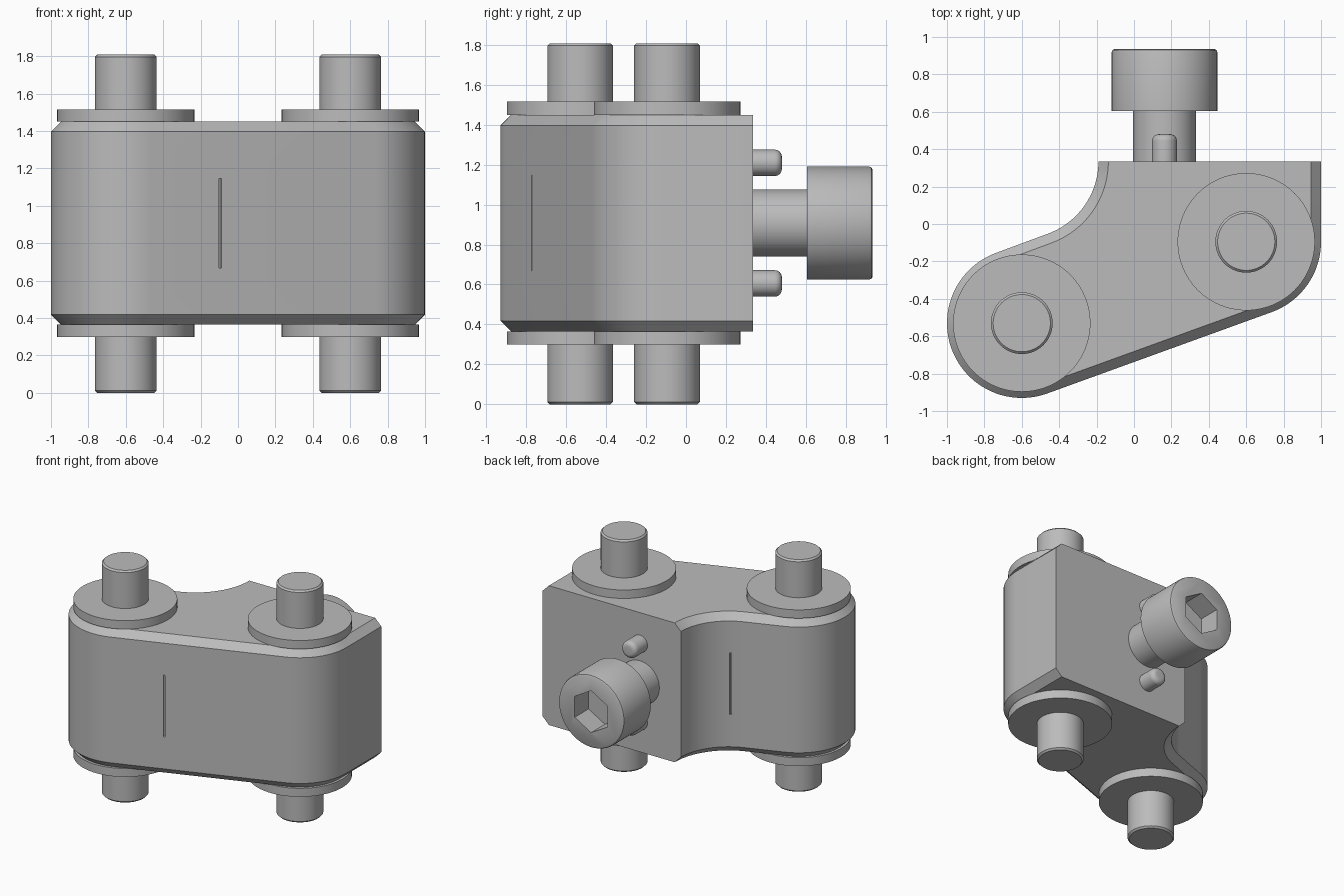
import bpy, bmesh
from math import radians, degrees, atan2, cos, sin, pi
from mathutils import Matrix, Vector

old = bpy.data.objects.get("Cube")
if old:
    bpy.data.objects.remove(old, do_unlink=True)

steel = bpy.data.materials.new("plain grey steel")
GREY = (0.5, 0.5, 0.5, 1)
steel.use_nodes = True
steel.diffuse_color = GREY
steel.node_tree.nodes["Principled BSDF"].inputs["Base Color"].default_value = GREY


def loft(name, rings, matrix=Matrix()):
    """Skin a stack of equal closed rings and cap both ends."""
    bm = bmesh.new()
    loops = [[bm.verts.new(p) for p in ring] for ring in rings]
    n = len(loops[0])
    for low, high in zip(loops, loops[1:]):
        for i in range(n):
            j = (i + 1) % n
            bm.faces.new((low[i], low[j], high[j], high[i]))
    bm.faces.new(loops[0][::-1])
    bm.faces.new(loops[-1])
    bmesh.ops.recalc_face_normals(bm, faces=bm.faces)
    mesh = bpy.data.meshes.new(name)
    bm.to_mesh(mesh)
    bm.free()
    mesh.materials.append(steel)
    obj = bpy.data.objects.new(name, mesh)
    obj.matrix_world = matrix
    bpy.context.collection.objects.link(obj)
    return obj


def lathe(name, profile, matrix=Matrix(), sides=64, turn=0.0):
    """Turn a list of (radius, height) points about the local z axis."""
    angles = [turn + 2 * pi * i / sides for i in range(sides)]
    rings = [[(r * cos(a), r * sin(a), h) for a in angles] for r, h in profile]
    return loft(name, rings, matrix)


def cut(target, cutter):
    mod = target.modifiers.new("cut", "BOOLEAN")
    mod.operation = "DIFFERENCE"
    mod.solver = "EXACT"
    mod.object = cutter
    bpy.context.view_layer.objects.active = target
    bpy.ops.object.modifier_apply(modifier=mod.name)
    bpy.data.objects.remove(cutter, do_unlink=True)


def smooth(obj):
    obj.data.shade_smooth()
    obj.data.set_sharp_from_angle(angle=radians(30))


# Shared layout: two pin centres and the angle of the line between them
PIN_A, PIN_B = Vector((-0.6, -0.53)), Vector((0.6, -0.095))
BACK = 0.335
BOTTOM, TOP, CHAMFER = 0.365, 1.45, 0.053
MID = (BOTTOM + TOP) / 2
slope = atan2(PIN_B.y - PIN_A.y, PIN_B.x - PIN_A.x)
HOLLOW, HOLLOW_R = Vector((-0.602, BACK)), 0.412


def arc(centre, radius, start, end, steps):
    return [centre + radius * Vector((cos(a), sin(a)))
            for a in (start + (end - start) * i / steps for i in range(steps + 1))]


def outline(inset):
    r = 0.4 - inset
    pts = arc(PIN_A, r, slope + pi / 2, slope + 1.5 * pi, 40)
    pts += arc(PIN_B, r, slope - pi / 2, 0, 18)
    pts.append(Vector((PIN_B.x + r, BACK)))
    pts += arc(HOLLOW, HOLLOW_R + inset, 0, slope - pi / 2, 20)
    return pts


# Body block, chamfered top and bottom except along its flat back
levels = [(BOTTOM, CHAMFER), (BOTTOM + CHAMFER, 0), (TOP - CHAMFER, 0), (TOP, CHAMFER)]
body = loft("body_block", [[(p.x, p.y, z) for p in outline(d)] for z, d in levels])

# Narrow upright grooves in the front face and in the hollow
for x, y in ((-0.095, -0.772), (-0.377, -0.01)):
    place = Matrix.Translation((x, y, MID)) @ Matrix.Rotation(slope, 4, "Z")
    w, d, h = 0.006, 0.02, 0.24
    corners = [(-w, -d), (w, -d), (w, d), (-w, d)]
    slot = loft("groove_cutter", [[(a, b, z) for a, b in corners] for z in (-h, h)], place)
    slot.hide_render = True
    bpy.context.view_layer.update()
    cut(body, slot)
smooth(body)

# Pivot pins with a washer above and below the block
for side, centre in (("right", PIN_A), ("left", PIN_B)):
    place = Matrix.Translation((centre.x, centre.y, 0))
    r, c, top = 0.165, 0.012, 1.808
    smooth(lathe(side + "_pivot_pin",
                 [(r - c, 0), (r, c), (r, top - c), (r - c, top)], place))
    for level, z in (("lower", BOTTOM - 0.066), ("upper", TOP)):
        smooth(lathe(f"{side}_{level}_washer",
                     [(0.367, z), (0.367, z + 0.066)], place, 96))


def backward(x, z):
    """Frame whose local z axis points out of the back face."""
    return Matrix.Translation((x, BACK, z)) @ Matrix.Rotation(-pi / 2, 4, "X")


# Socket head bolt on the back
BOLT_X = 0.163
smooth(lathe("bolt_shank", [(0.168, -0.05), (0.168, 0.28)], backward(BOLT_X, MID)))
head = lathe("bolt_head", [(0.283, 0.27), (0.283, 0.583), (0.279, 0.594), (0.268, 0.6)],
             backward(BOLT_X, MID), 80)
socket = lathe("socket_cutter", [(0.163, 0.43), (0.163, 0.7)],
               backward(BOLT_X, MID), 6, pi / 2)
socket.hide_render = True
bpy.context.view_layer.update()
cut(head, socket)
smooth(head)

# Rounded locating pegs above and below the bolt
r, tip, length = 0.066, 0.035, 0.145
rounded = [(r - tip + tip * cos(a), length - tip + tip * sin(a))
           for a in (pi / 2 * i / 6 for i in range(7))]
for name, offset in (("upper_peg", 0.302), ("lower_peg", -0.302)):
    smooth(lathe(name, [(r, -0.05)] + rounded, backward(BOLT_X, MID + offset), 40))
